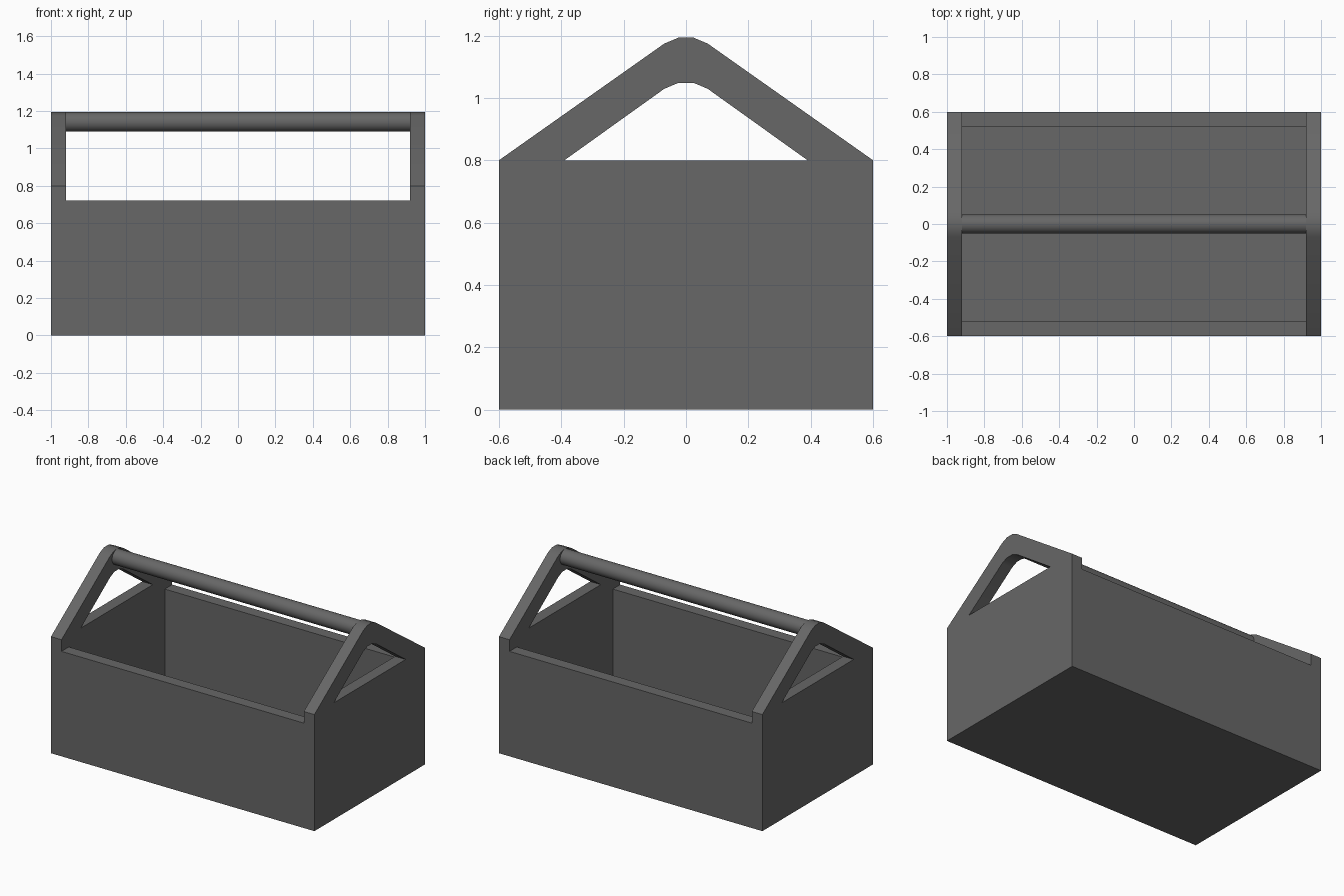
import bpy, bmesh
from math import pi, radians
from mathutils import Vector

if "Cube" in bpy.data.objects:
    bpy.data.objects.remove(bpy.data.objects["Cube"])

T = 0.08            # board thickness
FLOOR = 0.02        # floor thickness
W, D = 1.0, 0.6     # half width, half depth

dark = bpy.data.materials.new("dark_grey")
dark.diffuse_color = (0.135, 0.135, 0.135, 1)
dark.use_nodes = True
dark.node_tree.nodes["Principled BSDF"].inputs["Base Color"].default_value = dark.diffuse_color


def make_object(name, bm):
    bmesh.ops.recalc_face_normals(bm, faces=bm.faces)
    mesh = bpy.data.meshes.new(name)
    bm.to_mesh(mesh)
    bm.free()
    mesh.materials.append(dark)
    obj = bpy.data.objects.new(name, mesh)
    bpy.context.collection.objects.link(obj)
    return obj


def smooth(obj):
    bpy.ops.object.select_all(action='DESELECT')
    obj.select_set(True)
    bpy.context.view_layer.objects.active = obj
    bpy.ops.object.shade_smooth_by_angle(angle=radians(30))


def board(name, lo, hi):
    bm = bmesh.new()
    bmesh.ops.create_cube(bm, size=1)
    lo, hi = Vector(lo), Vector(hi)
    for v in bm.verts:
        v.co = (lo + hi) / 2 + v.co * (hi - lo)
    return make_object(name, bm)


def end_panel(name, x):
    # right half of the gable outline and of the opening, mirrored in y
    outer = [(D, 0.8), (0.07, 1.174), (0.025, 1.193)]
    inner = [(0.39, 0.8), (0.07, 1.029), (0.025, 1.048)]
    bm = bmesh.new()

    def row(half):
        full = half + [(-y, z) for y, z in reversed(half)]
        return [bm.verts.new((x, y, z)) for y, z in full]

    o, i = row(outer), row(inner)
    foot = [bm.verts.new((x, y, 0)) for y in (-D, D)]
    bm.faces.new(foot + [o[0], i[0], i[-1], o[-1]])
    for k in range(len(o) - 1):
        bm.faces.new((o[k], o[k + 1], i[k + 1], i[k]))
    ext = bmesh.ops.extrude_face_region(bm, geom=bm.faces[:], use_keep_orig=True)
    moved = [g for g in ext["geom"] if isinstance(g, bmesh.types.BMVert)]
    bmesh.ops.translate(bm, verts=moved, vec=(T, 0, 0))
    smooth(make_object(name, bm))


# gabled ends
end_panel("left_end", -W)
end_panel("right_end", W - T)

# long sides and floor
board("front_side", (-W + T, -D, 0), (W - T, -D + T, 0.72))
board("back_side", (-W + T, D - T, 0), (W - T, D, 0.72))
board("floor", (-W + T, -D + T, 0), (W - T, D - T, FLOOR))

# round handle bar
bpy.ops.mesh.primitive_cylinder_add(vertices=32, radius=0.052, depth=2 * (W - T),
                                    location=(0, 0, 1.141), rotation=(0, pi / 2, 0))
handle = bpy.context.object
handle.name = "handle_bar"
handle.data.materials.append(dark)
smooth(handle)
